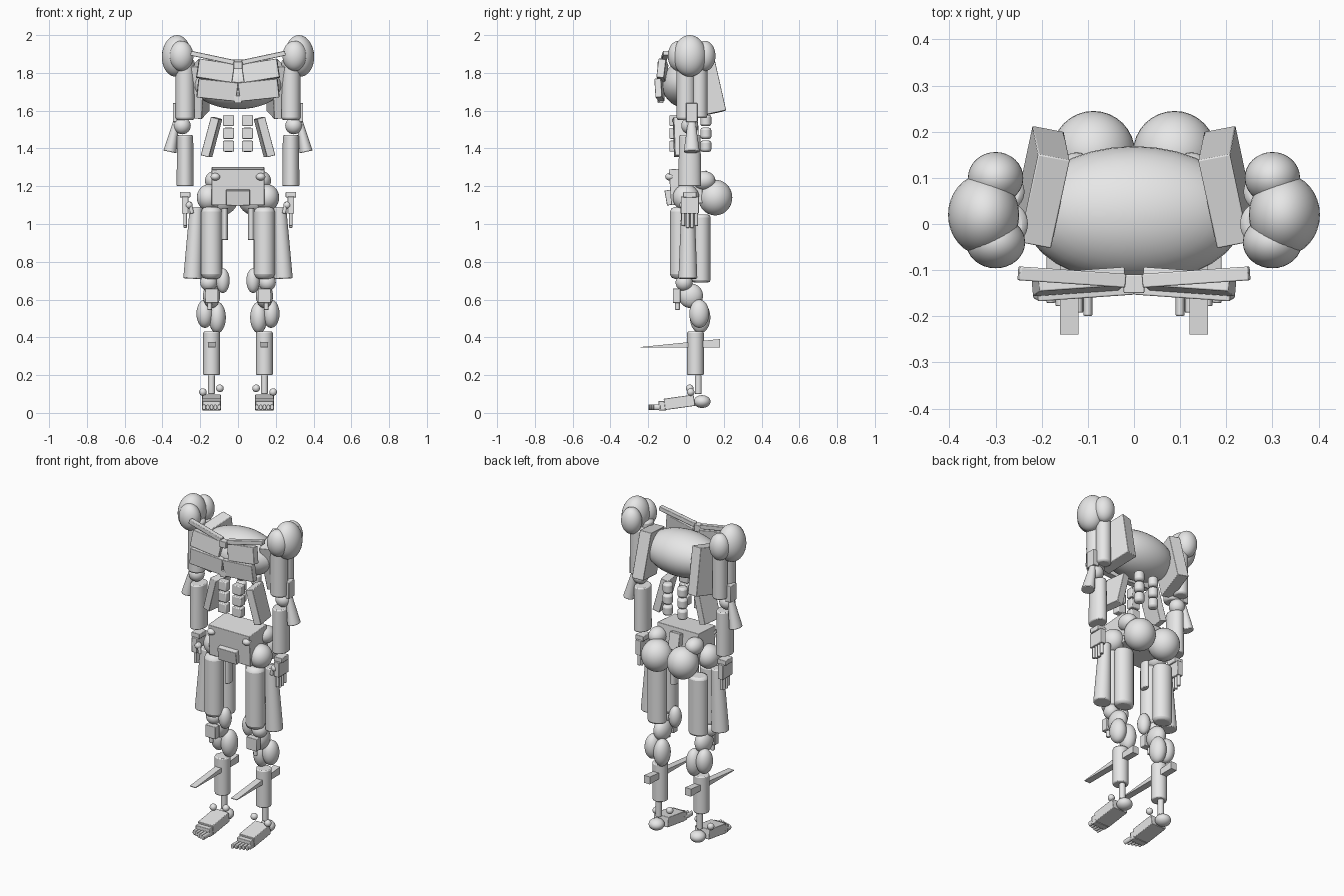
import bpy, bmesh
from math import radians
from mathutils import Vector

cube = bpy.data.objects.get("Cube")
if cube:
    bpy.data.objects.remove(cube)

grey = bpy.data.materials.new("plain_grey")
grey.use_nodes = True
grey.diffuse_color = (.8, .8, .8, 1)
grey.node_tree.nodes["Principled BSDF"].inputs["Base Color"].default_value = grey.diffuse_color


def place(name, bm, at, tip=0, lean=0, yaw=0, bevel=0, pair=True):
    """Turn a bmesh into one part, or into a mirrored left and right pair."""
    mesh = bpy.data.meshes.new(name)
    bm.to_mesh(mesh)
    bm.free()
    mesh.materials.append(grey)
    sides = {"left_": 1, "right_": -1} if pair else {"": 1}
    for prefix, side in sides.items():
        part = bpy.data.objects.new(prefix + name, mesh.copy())
        bpy.context.collection.objects.link(part)
        part.location = (at[0] * side, at[1], at[2])
        part.rotation_euler = (radians(tip), radians(lean) * side, radians(yaw) * side)
        if bevel:
            soften = part.modifiers.new("soft_edges", "BEVEL")
            soften.width = bevel
            soften.segments = 2
            soften.limit_method = "ANGLE"
        bpy.ops.object.select_all(action="DESELECT")
        part.select_set(True)
        bpy.context.view_layer.objects.active = part
        bpy.ops.object.shade_smooth_by_angle(angle=radians(35))
    bpy.data.meshes.remove(mesh)


def box(name, at, size, **options):
    bm = bmesh.new()
    bmesh.ops.create_cube(bm, size=1)
    bmesh.ops.scale(bm, vec=size, verts=bm.verts)
    options.setdefault("bevel", .003)
    place(name, bm, at, **options)


def rod(name, at, width, length, depth=None, taper=1, **options):
    bm = bmesh.new()
    bmesh.ops.create_cone(bm, cap_ends=True, segments=32, radius1=.5,
                          radius2=taper / 2, depth=1)
    bmesh.ops.scale(bm, vec=(width, depth or width, length), verts=bm.verts)
    options.setdefault("bevel", min(width, length) / 8)
    place(name, bm, at, **options)


def ball(name, at, radius, wide=1, deep=1, tall=1, **options):
    bm = bmesh.new()
    bmesh.ops.create_uvsphere(bm, u_segments=32, v_segments=20, radius=radius)
    bmesh.ops.scale(bm, vec=(wide, deep, tall), verts=bm.verts)
    place(name, bm, at, **options)


def blade(name, at, width, length, height):
    """Flat underside, with the top sloping down to a thin front edge."""
    bm = bmesh.new()
    bmesh.ops.create_cube(bm, size=1)
    for v in bm.verts:
        top = height if v.co.y > 0 else height / 12
        v.co = Vector((v.co.x * width, v.co.y * length, top if v.co.z > 0 else 0))
    place(name, bm, at)


# Shared lines that the limbs follow
arm_x, arm_y = .28, .02
leg_x, leg_y = .14, .05
shoulder_z, elbow_z, palm_z = 1.89, 1.52, 1.1
hip_z, thigh_z, knee_z, toe_z = 1.14, .9, .62, .03

# Chest
ball("ribcage", at=(0, arm_y, 1.74), radius=.24, deep=.62, tall=.55, pair=False)
box("sternum_top", at=(0, -.13, 1.84), size=(.045, .04, .04), pair=False)
box("sternum_tip", at=(0, -.135, 1.66), size=(.04, .03, .04), pair=False)
box("collarbone", at=(.135, -.115, 1.88), size=(.235, .03, .025), lean=-12, yaw=4)
box("upper_chest_plate", at=(.12, -.125, 1.81), size=(.19, .04, .1), tip=-6, lean=-9, yaw=-4)
box("lower_chest_plate", at=(.11, -.14, 1.71), size=(.21, .035, .1), tip=4, lean=-6, yaw=-4)
box("side_back_plate", at=(.2, .08, 1.715), size=(.07, .2, .28), tip=12, lean=-5, yaw=11)

# Shoulders
ball("middle_shoulder", at=(.326, arm_y, shoulder_z), radius=.11, wide=.7, deep=.8, lean=-4)
ball("front_shoulder", at=(.3, -.04, shoulder_z), radius=.08, wide=.8, deep=.7)
ball("rear_shoulder", at=(.3, .1, shoulder_z), radius=.08, wide=.75, deep=.7)

# Arms
rod("front_upper_arm", at=(arm_x, 0, 1.71), width=.1, length=.32)
rod("rear_upper_arm", at=(arm_x, .07, 1.7), width=.085, length=.28)
box("upper_arm_block", at=(.325, .03, 1.59), size=(.04, .06, .1))
ball("elbow", at=(arm_x + .015, arm_y, elbow_z), radius=.045)
rod("outer_forearm", at=(.343, .03, 1.465), width=.07, depth=.085, length=.17,
    taper=.45, lean=-12, bevel=.004)
rod("forearm", at=(arm_x, arm_y, 1.335), width=.09, depth=.12, length=.27,
    taper=.95, bevel=.006)

# Hands, with four fingers in a row from front to back
box("wrist", at=(arm_x, arm_y, palm_z + .055), size=(.055, .07, .03))
box("palm", at=(arm_x, arm_y, palm_z), size=(.035, .095, .09))
ball("thumb_base", at=(.26, -.015, palm_z), radius=.02)
rod("thumb", at=(.25, -.02, palm_z - .015), width=.02, length=.06, lean=15)
for name, row in {"index": -1.5, "middle": -.5, "ring": .5, "little": 1.5}.items():
    length = .085 - abs(row) * .01
    rod(name + "_finger", at=(arm_x, arm_y + row * .023, palm_z - .04 - length / 2),
        width=.018, length=length)

# Waist: three stacked blocks at the front and three soft ones at the back
for name, level in {"lower": -1, "middle": 0, "upper": 1}.items():
    height = 1.48 + level * .068
    box(name + "_belly_block", at=(leg_y, -.065, height), size=(.058, .045, .058), bevel=.005)
    rod(name + "_spine_muscle", at=(leg_y, .105, height), width=.058, length=.06, bevel=.012)
box("waist_side", at=(leg_x, 0, 1.46), size=(.045, .13, .21), lean=-15, yaw=8)

# Pelvis
box("pelvis", at=(0, 0, 1.2), size=(.28, .17, .19), tip=4, pair=False)
box("pelvis_front", at=(0, -.09, hip_z), size=(.125, .035, .08), tip=10, pair=False)
box("tail_bone", at=(0, .1, 1.23), size=(.07, .04, .1), tip=12, pair=False)
ball("hip_point", at=(.12, -.085, 1.25), radius=.025, tall=.8)
ball("outer_hip", at=(.155, 0, hip_z), radius=.07, wide=.9)
ball("upper_buttock", at=(.125, .095, 1.23), radius=.05, deep=1.2)
ball("buttock", at=(.088, .155, hip_z), radius=.09, tall=1.05)

# Thighs
rod("front_thigh", at=(leg_x, -.03, thigh_z), width=.11, length=.38, bevel=.025)
rod("outer_thigh", at=(.23, .01, thigh_z), width=.1, length=.38, taper=.7, lean=-3, bevel=.006)
rod("rear_thigh", at=(leg_x, .08, thigh_z - .03), width=.115, depth=.1, length=.36)
rod("inner_thigh", at=(.07, .01, 1), width=.034, depth=.06, length=.17)

# Knees
ball("inner_knee", at=(.08, -.01, .7), radius=.065, wide=.55, deep=.6)
ball("outer_knee", at=(.155, -.01, .69), radius=.045)
ball("knee_joint", at=(leg_x, .025, knee_z), radius=.065, wide=.7)
box("kneecap", at=(leg_x, -.05, knee_z), size=(.07, .04, .075))
rod("kneecap_cord", at=(leg_x + .01, -.045, knee_z - .05), width=.024, length=.05)

# Lower legs
ball("outer_calf", at=(.175, .07, .525), radius=.075, wide=.6, deep=.7)
ball("inner_calf", at=(.11, .075, .505), radius=.083, wide=.55, deep=.65)
rod("shin", at=(leg_x, leg_y, .315), width=.088, length=.23, bevel=.006)
rod("ankle_cord", at=(leg_x, leg_y + .015, .15), width=.036, length=.1)
blade("shin_blade", at=(leg_x, -.03, .345), width=.04, length=.42, height=.046)

# Feet
ball("outer_ankle", at=(.186, .025, .11), radius=.02)
ball("inner_ankle", at=(.096, .02, .13), radius=.02)
ball("heel", at=(leg_x, .085, .06), radius=.045, tall=.75)
box("foot", at=(leg_x, -.035, .056), size=(.1, .16, .06), tip=8)
box("foot_ball", at=(leg_x, -.125, .038), size=(.095, .04, .05))
for row in range(-2, 3):
    length = .05 - row * .007
    rod(f"toe_{row + 3}", at=(leg_x + row * .02, -.135 - length / 2, toe_z),
        width=.02, depth=.03, length=length, tip=90)
